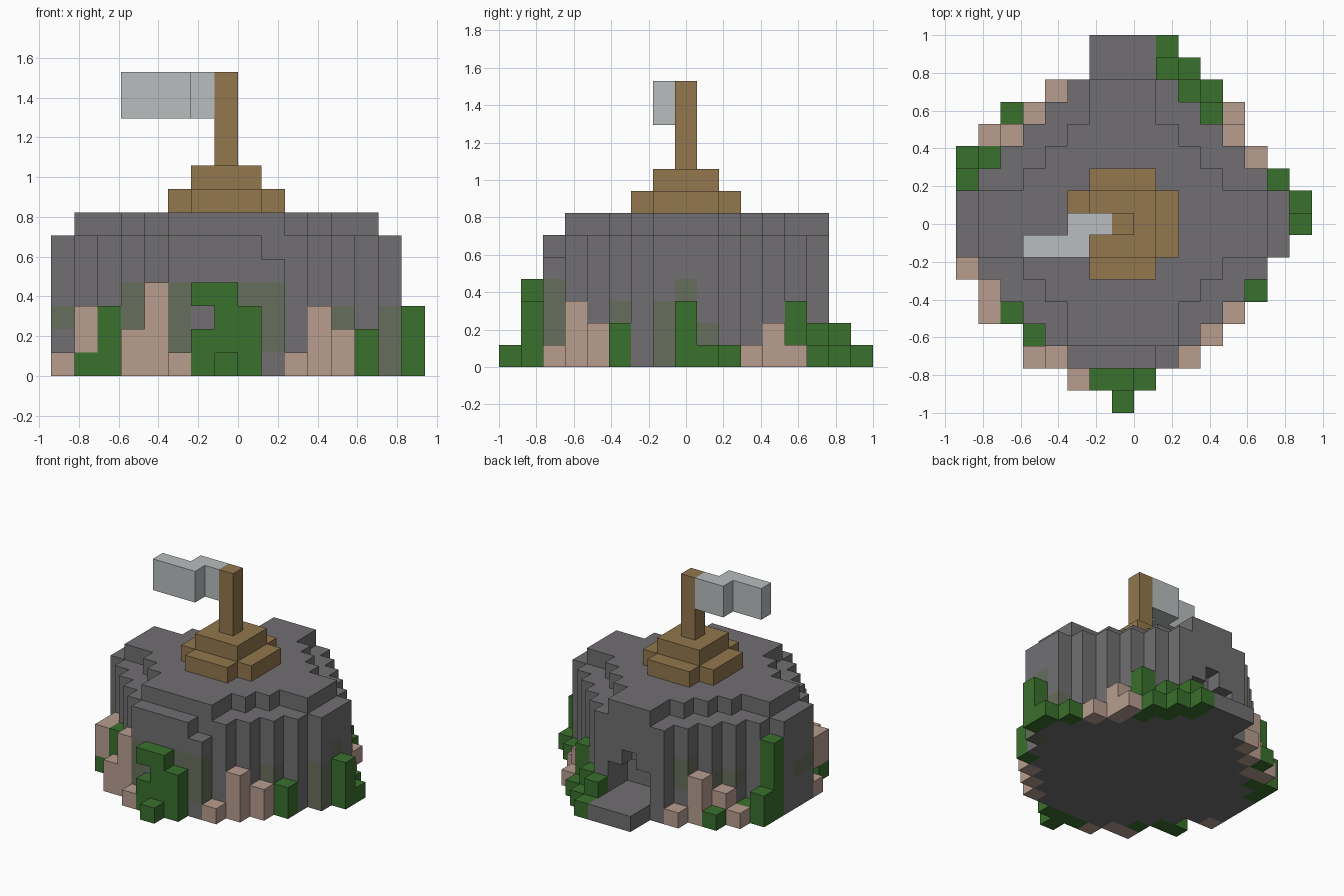
import bpy
import bmesh
from mathutils import Vector

if "Cube" in bpy.data.objects:
    bpy.data.objects.remove(bpy.data.objects["Cube"], do_unlink=True)

V = 2 / 17                      # block size
ORIGIN = Vector((-8, -8.5, 0))  # grid corner, in blocks
MID_X, MID_Y = 7, 8             # centre block


def material(name, rgb):
    m = bpy.data.materials.new(name)
    m.use_nodes = True
    m.diffuse_color = (*rgb, 1)
    m.node_tree.nodes["Principled BSDF"].inputs["Base Color"].default_value = (*rgb, 1)
    return m


STONE = material("stone grey", (.165, .159, .168))
MOSSY = material("mossy stone", (.136, .156, .107))
LEAF = material("leaf green", (.042, .162, .026))
RUBBLE = material("rubble pink", (.479, .337, .275))
WOOD = material("wood brown", (.287, .184, .074))
CLOTH = material("pale cloth", (.479, .515, .515))


def box(xs, ys, zs):
    """Blocks filling three inclusive index ranges."""
    span = lambda r: range(r[0], r[1] + 1)
    return {(x, y, z) for x in span(xs) for y in span(ys) for z in span(zs)}


def columns(*specs):
    """Ground columns given as (x, y, height)."""
    return set().union(*(box((x, x), (y, y), (0, h - 1)) for x, y, h in specs))


def build(name, cells, mat, spots=(), spot_mat=None):
    """Mesh the outer skin of a set of blocks; spots get a second colour."""
    bm = bmesh.new()
    corners = {}

    def vert(p):
        key = tuple(p)
        if key not in corners:
            corners[key] = bm.verts.new((Vector(p) + ORIGIN) * V)
        return corners[key]

    for cell in cells:
        for axis in range(3):
            for side in (0, 1):
                near = list(cell)
                near[axis] += 2 * side - 1
                if tuple(near) in cells:
                    continue
                u, w = (axis + 1) % 3, (axis + 2) % 3
                loop = []
                for a, b in ((0, 0), (1, 0), (1, 1), (0, 1)):
                    p = list(cell)
                    p[axis] += side
                    p[u] += a
                    p[w] += b
                    loop.append(vert(p))
                face = bm.faces.new(loop if side else loop[::-1])
                face.material_index = int(cell in spots)
    mesh = bpy.data.meshes.new(name)
    bm.to_mesh(mesh)
    bm.free()
    mesh.materials.append(mat)
    if spot_mat:
        mesh.materials.append(spot_mat)
    obj = bpy.data.objects.new(name, mesh)
    bpy.context.collection.objects.link(obj)
    return obj


# Stone mound: stepped diamond wall
mound = set()
for dy in range(-6, 7):
    half = min(7, 8 - abs(dy))
    mound |= box((MID_X - half, MID_X + half), (MID_Y + dy,) * 2, (0, 5))
mound.discard((9, 2, 5))

# Raised cap, half widths from front to back
for row, half in enumerate((2, 2, 3, 4, 6, 6, 6, 4, 3, 2, 1, 1), start=3):
    mound |= box((MID_X - half, MID_X + half), (row, row), (6, 6))

# Back doorway and its porch
mound -= box((6, 8), (13, 14), (1, 2)) | {(7, 14, 3)}
mound |= box((6, 8), (15, 16), (0, 0))

# Mossy patches on the wall
moss = (box((5, 5), (2, 2), (1, 3)) | box((8, 9), (2, 2), (1, 3))
        | box((3, 3), (4, 4), (2, 3)) | box((14, 14), (7, 7), (0, 2))
        | box((0, 0), (7, 8), (2, 2)) | box((4, 4), (13, 13), (2, 3))
        | {(12, 5, 2), (14, 8, 3), (14, 9, 1), (2, 11, 2), (3, 12, 2)})
build("stone_mound", mound, STONE, moss, MOSSY)

# Shrubs around the foot
front_shrub = columns((7, 0, 1), (6, 1, 4), (7, 1, 4), (8, 1, 3)) - {(6, 1, 2)}
build("front_shrub", front_shrub, LEAF)
build("back_shrub", columns((9, 16, 1), (9, 15, 2), (10, 15, 1), (10, 14, 2),
                            (11, 14, 1), (11, 13, 3)), LEAF)
build("right_shrub", columns((15, 8, 3), (15, 9, 1), (14, 10, 1), (13, 5, 2)), LEAF)
build("left_shrub", columns((0, 10, 5), (0, 11, 2), (1, 11, 1), (2, 13, 1),
                            (3, 3, 1), (2, 4, 3), (1, 4, 1)), LEAF)

# Rubble around the foot
build("front_rubble", columns((5, 1, 1), (4, 2, 4), (3, 2, 2), (10, 2, 1),
                              (11, 3, 3), (12, 4, 2)), RUBBLE)
build("back_rubble", columns((12, 13, 1), (12, 12, 2), (13, 11, 1), (4, 14, 1),
                             (3, 13, 3), (2, 12, 2), (1, 12, 1)), RUBBLE)
build("left_rubble", columns((0, 6, 1)) | box((1, 1), (4, 5), (1, 2)), RUBBLE)

# Stepped wooden base and pole
build("pole_base", box((5, 9), (7, 9), (7, 7)) | box((6, 8), (6, 10), (7, 7))
      | box((6, 8), (7, 9), (8, 8)), WOOD)
build("flag_pole", box((7, 7), (8, 8), (9, 12)), WOOD)

# Waving flag
build("flag", box((5, 6), (8, 8), (11, 12)) | box((3, 5), (7, 7), (11, 12)), CLOTH)
